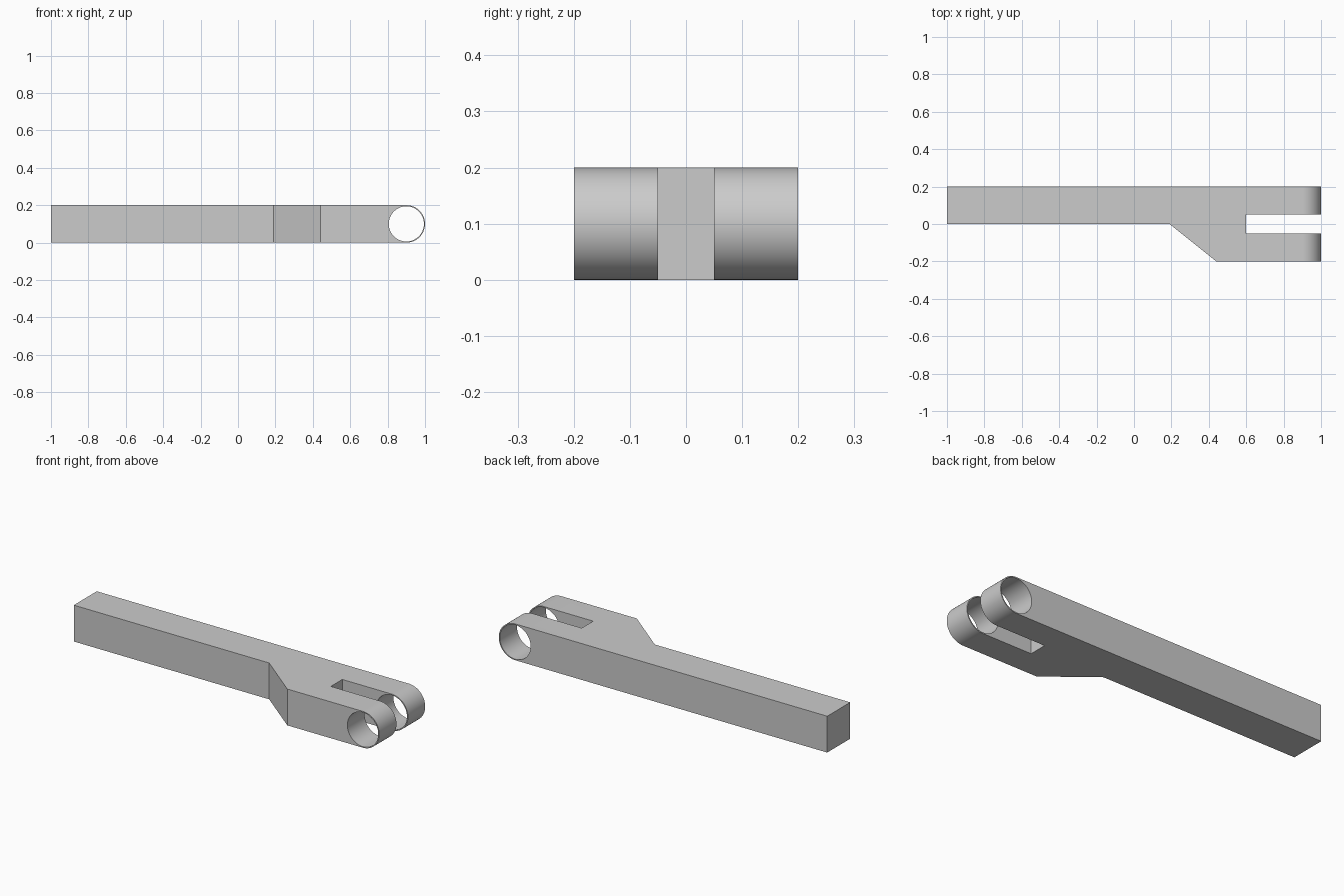
import bpy, bmesh
from math import cos, sin, pi, radians
from mathutils import Vector

cube = bpy.data.objects.get("Cube")
if cube:
    bpy.data.objects.remove(cube, do_unlink=True)

metal = bpy.data.materials.new("plain_grey")
metal.use_nodes = True
grey = (0.6, 0.6, 0.6, 1)
metal.diffuse_color = grey
metal.node_tree.nodes["Principled BSDF"].inputs["Base Color"].default_value = grey


def prism(name, points, direction):
    """Extrude a closed outline along a direction."""
    bm = bmesh.new()
    face = bm.faces.new([bm.verts.new(p) for p in points])
    grown = bmesh.ops.extrude_face_region(bm, geom=[face])["geom"]
    moved = [g for g in grown if isinstance(g, bmesh.types.BMVert)]
    bmesh.ops.translate(bm, verts=moved, vec=Vector(direction))
    bmesh.ops.recalc_face_normals(bm, faces=bm.faces)
    mesh = bpy.data.meshes.new(name)
    bm.to_mesh(mesh)
    bm.free()
    mesh.materials.append(metal)
    obj = bpy.data.objects.new(name, mesh)
    bpy.context.collection.objects.link(obj)
    return obj


def arc(radius, start, end, steps):
    """Points around the pin axis, in the side plane."""
    angles = [start + (end - start) * i / steps for i in range(steps + 1)]
    return [(PIN_X + radius * cos(a), -0.5, HALF + radius * sin(a)) for a in angles]


def cut(obj, cutter, operation):
    mod = obj.modifiers.new(operation.title(), "BOOLEAN")
    mod.operation, mod.solver, mod.object = operation, "EXACT", cutter
    bpy.context.view_layer.objects.active = obj
    bpy.ops.object.modifier_apply(modifier=mod.name)
    bpy.data.objects.remove(cutter, do_unlink=True)


HALF, PIN_X, BORE = 0.1, 0.9, 0.094

# Plan outline: straight bar, slanted shoulder and open fork
plan = [(-1, 0), (0.19, 0), (0.44, -0.2), (1.1, -0.2), (1.1, -0.05), (0.6, -0.05),
        (0.6, 0.05), (1.1, 0.05), (1.1, 0.2), (-1, 0.2)]
arm = prism("fork_arm", [(x, y, -0.1) for x, y in plan], (0, 0, 0.4))

# Side outline: flat top and bottom with a round nose on the prongs
side = arc(HALF, -pi / 2, pi / 2, 48) + [(-1.2, -0.5, 2 * HALF), (-1.2, -0.5, 0)]
cut(arm, prism("side_outline", side, (0, 1, 0)), "INTERSECT")

# Pin bore through both prongs
cut(arm, prism("pin_bore", arc(BORE, 0, 2 * pi, 96)[:-1], (0, 1, 0)), "DIFFERENCE")

bpy.ops.object.select_all(action="DESELECT")
arm.select_set(True)
bpy.context.view_layer.objects.active = arm
bpy.ops.object.shade_smooth_by_angle(angle=radians(30))
